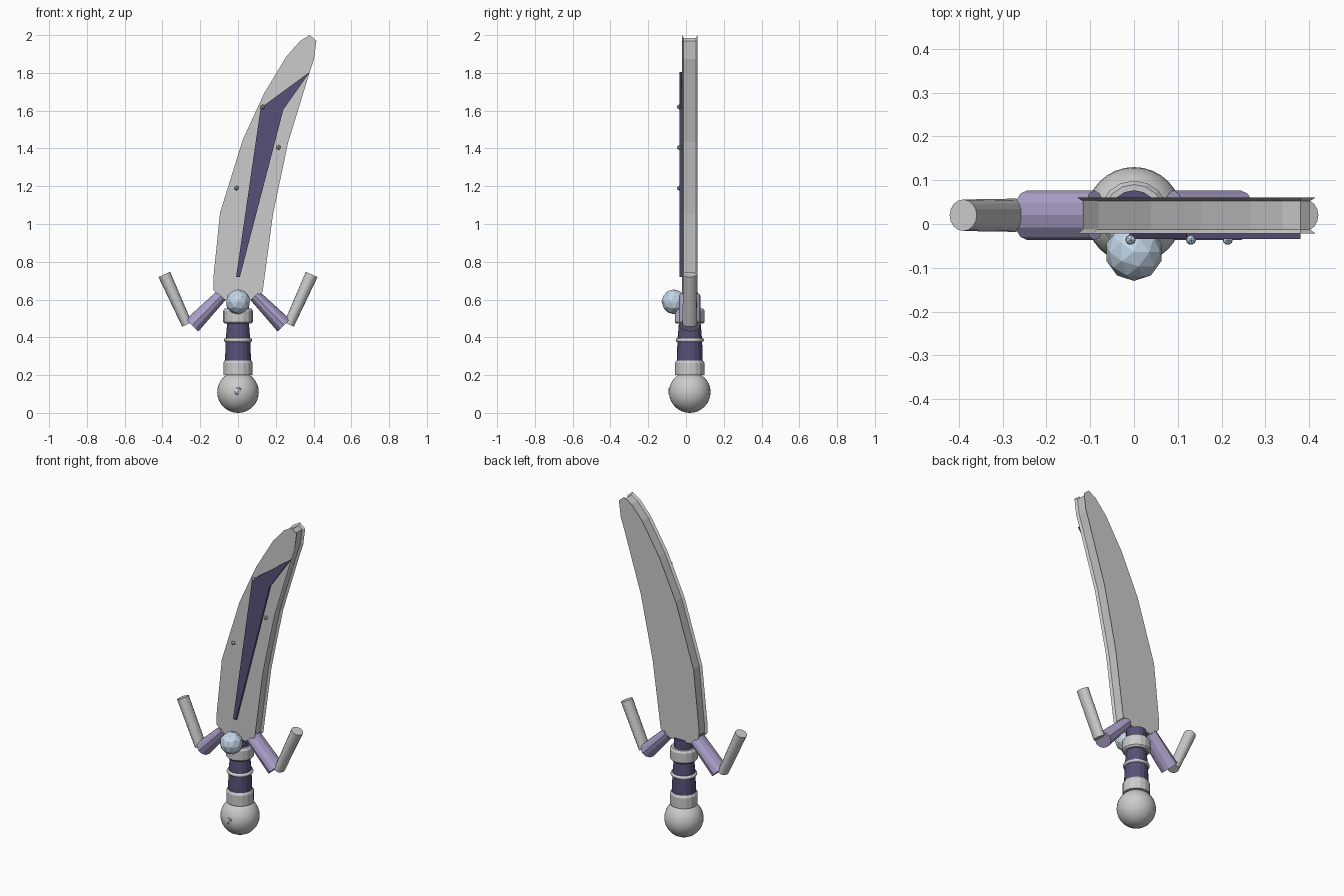
import bpy, bmesh, math
from mathutils import Vector, Matrix

if "Cube" in bpy.data.objects:
    bpy.data.objects.remove(bpy.data.objects["Cube"])

YC = 0.02  # depth of the sword's centre plane


def material(name, rgb):
    m = bpy.data.materials.new(name)
    m.diffuse_color = (*rgb, 1)
    m.use_nodes = True
    m.node_tree.nodes["Principled BSDF"].inputs["Base Color"].default_value = m.diffuse_color
    return m


DARK = material("dark_violet", (0.10, 0.08, 0.19))
LILAC = material("lilac", (0.42, 0.36, 0.60))
GEM = material("pale_blue", (0.55, 0.68, 0.80))


def finish(name, bm, mat=None, smooth=False):
    bmesh.ops.recalc_face_normals(bm, faces=bm.faces)
    me = bpy.data.meshes.new(name)
    bm.to_mesh(me)
    bm.free()
    ob = bpy.data.objects.new(name, me)
    bpy.context.collection.objects.link(ob)
    if mat:
        me.materials.append(mat)
    if smooth:
        for p in me.polygons:
            p.use_smooth = True
    return ob


def loft(name, rings, mat=None):
    """Skin a list of equal-length closed rings and cap both ends."""
    bm = bmesh.new()
    vs = [[bm.verts.new(p) for p in r] for r in rings]
    n = len(rings[0])
    for a, b in zip(vs, vs[1:]):
        for i in range(n):
            j = (i + 1) % n
            bm.faces.new((a[i], a[j], b[j], b[i]))
    bm.faces.new(vs[0])
    bm.faces.new(vs[-1])
    return finish(name, bm, mat)


def turned(name, profile, mat=None, sides=16):
    """Lathe (radius, z) points around the grip axis."""
    ang = [2 * math.pi * i / sides for i in range(sides)]
    return loft(name, [[(r * math.cos(a), YC + r * math.sin(a), z) for a in ang]
                       for r, z in profile], mat)


def bar(name, a, b, ra, rb, mat=None, sides=12):
    """Elliptical bar from a to b in the xz plane; radii are (in plane, y)."""
    d = Vector((b[0] - a[0], 0, b[1] - a[1])).normalized()
    side = Vector((d.z, 0, -d.x))
    rings = []
    for (x, z), (rp, ry) in ((a, ra), (b, rb)):
        rings.append([Vector((x, YC, z))
                      + side * rp * math.cos(2 * math.pi * i / sides)
                      + Vector((0, ry * math.sin(2 * math.pi * i / sides), 0))
                      for i in range(sides)])
    return loft(name, rings, mat)


def ico(name, loc, r, sub, mat=None):
    bm = bmesh.new()
    bmesh.ops.create_icosphere(bm, subdivisions=sub, radius=r,
                               matrix=Matrix.Translation(loc))
    return finish(name, bm, mat)


def inset(pts, d):
    """Move each outline point inwards along its corner normal."""
    out = []
    for i, p in enumerate(pts):
        t = (Vector(pts[(i + 1) % len(pts)]) - Vector(pts[i - 1])).normalized()
        out.append((p[0] - t.y * d, p[1] + t.x * d))
    return out


def at_y(pts, y):
    return [(x, y, z) for x, z in pts]


# Blade: two flat faces with a sunken rim between them
outline = [(-0.08, 0.60), (0.08, 0.60), (0.13, 0.64), (0.185, 1.05), (0.265, 1.43),
           (0.38, 1.805), (0.402, 1.87), (0.415, 1.97), (0.38, 2.0), (0.33, 1.97),
           (0.255, 1.885), (0.14, 1.695), (0.025, 1.445), (-0.095, 1.06),
           (-0.13, 0.72), (-0.13, 0.65)]
inner = inset(outline, 0.014)
loft("blade", [at_y(outline, -0.022), at_y(inner, -0.012),
               at_y(inner, 0.052), at_y(outline, 0.061)])

# Dark inlay on the front of the blade
inlay = [(-0.01, 0.72), (0.01, 0.72), (0.24, 1.605), (0.38, 1.805), (0.12, 1.615)]
loft("blade_inlay", [at_y(inlay, -0.034), at_y(inlay, -0.021)], DARK)

# Small studs
for i, (x, z) in enumerate([(0.13, 1.62), (0.214, 1.405), (-0.008, 1.19)]):
    ico(f"stud_{i + 1}", (x, -0.036, z), 0.013, 1, GEM)

# Grip, collars and ring
turned("grip", [(0.068, 0.22), (0.068, 0.30), (0.065, 0.39), (0.057, 0.48), (0.057, 0.61)], DARK)
turned("lower_collar", [(0.078, 0.2), (0.078, 0.265), (0.07, 0.278)])
turned("upper_collar", [(0.07, 0.472), (0.079, 0.482), (0.079, 0.54), (0.07, 0.553)])
bpy.ops.mesh.primitive_torus_add(location=(0, YC, 0.385), major_radius=0.064,
                                 minor_radius=0.011, major_segments=24, minor_segments=8)
bpy.context.object.name = "grip_ring"
bpy.ops.object.shade_smooth()

# Pommel ball with its embedded gem, and the guard gem
bm = bmesh.new()
bmesh.ops.create_uvsphere(bm, u_segments=32, v_segments=16, radius=0.11,
                          matrix=Matrix.Translation((0, YC, 0.11)))
finish("pommel", bm, smooth=True)
ico("pommel_gem", (0, -0.065, 0.115), 0.034, 1, GEM)
ico("guard_gem", (0, -0.064, 0.588), 0.066, 2, GEM)

# Guard arms and upturned prongs on both sides
for s, side in ((-1, "left"), (1, "right")):
    bar(f"guard_arm_{side}", (s * 0.09, 0.62), (s * 0.243, 0.463),
        (0.033, 0.057), (0.046, 0.057), LILAC)
    bar(f"guard_prong_{side}", (s * 0.27, 0.468), (s * 0.39, 0.733),
        (0.028, 0.038), (0.034, 0.036), sides=16)
